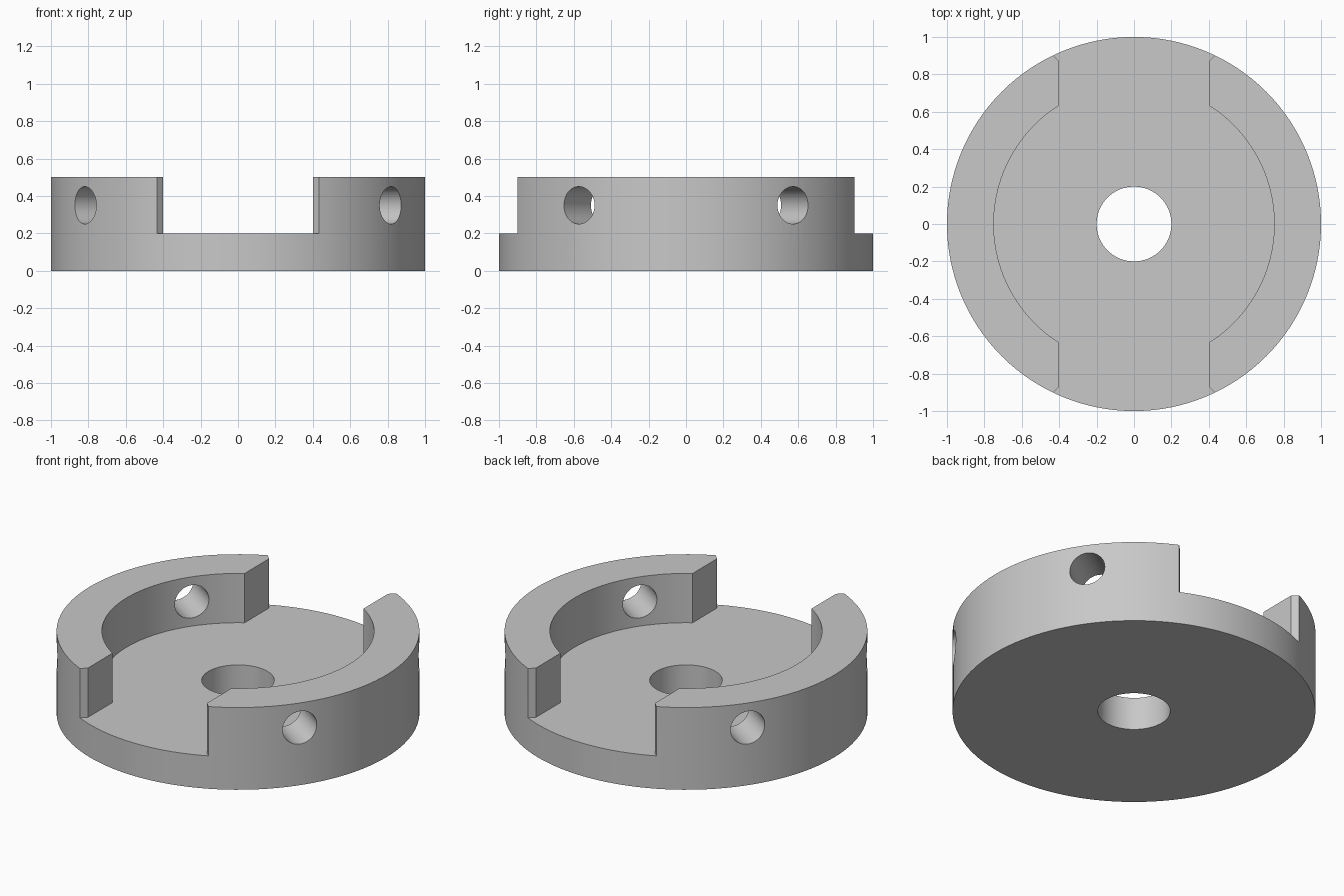
import bpy, bmesh
from math import cos, sin, acos, pi, radians
from mathutils import Matrix

if "Cube" in bpy.data.objects:
    bpy.data.objects.remove(bpy.data.objects["Cube"])

RADIUS, HEIGHT, FLOOR = 1.0, 0.5, 0.2
POCKET, BORE, SLOT = 0.75, 0.2, 0.4

grey = bpy.data.materials.new("plain grey")
grey.use_nodes = True
colour = (0.58, 0.58, 0.58, 1)
grey.diffuse_color = colour
grey.node_tree.nodes["Principled BSDF"].inputs["Base Color"].default_value = colour


def add_object(name, bm):
    bmesh.ops.recalc_face_normals(bm, faces=bm.faces)
    mesh = bpy.data.meshes.new(name)
    bm.to_mesh(mesh)
    bm.free()
    obj = bpy.data.objects.new(name, mesh)
    mesh.materials.append(grey)
    bpy.context.collection.objects.link(obj)
    return obj


def prism(bm, outline, z0, z1, matrix=Matrix()):
    """Extrude a flat outline from z0 to z1, then place it with the matrix."""
    base = bm.faces.new([bm.verts.new((x, y, z0)) for x, y in outline])
    side = bmesh.ops.extrude_face_region(bm, geom=[base])["geom"]
    top = [v for v in side if isinstance(v, bmesh.types.BMVert)]
    bmesh.ops.translate(bm, verts=top, vec=(0, 0, z1 - z0))
    bmesh.ops.transform(bm, matrix=matrix, verts=top + list(base.verts))


def arc(radius, start, end, count):
    step = (end - start) / count
    return [(radius * cos(start + i * step), radius * sin(start + i * step))
            for i in range(count + 1)]


def circle(radius, count):
    return arc(radius, 0, 2 * pi, count)[:-1]


# Solid round body
bm = bmesh.new()
prism(bm, circle(RADIUS, 128), 0, HEIGHT)
body = add_object("slotted_ring_body", bm)

# Central bore
bm = bmesh.new()
prism(bm, circle(BORE, 64), -0.1, 0.6)
cutters = [add_object("bore_cutter", bm)]

# Round pocket joined to a front-to-back slot with flared mouths
edge = acos(SLOT / POCKET)
half = arc(POCKET, -edge, edge, 48) + [(SLOT, 0.87), (SLOT + 0.2, 1.07)]
half = [(SLOT + 0.2, -1.07), (SLOT, -0.87)] + half
bm = bmesh.new()
prism(bm, half + [(-x, -y) for x, y in half], FLOOR, 0.6)
cutters.append(add_object("pocket_cutter", bm))

# Four radial holes through the walls
bm = bmesh.new()
for angle in (35, 145, 215, 325):
    place = (Matrix.Translation((0, 0, 0.35)) @ Matrix.Rotation(radians(angle), 4, "Z")
             @ Matrix.Rotation(pi / 2, 4, "Y"))
    prism(bm, circle(0.1, 48), 0.5, 1.2, place)
cutters.append(add_object("radial_hole_cutter", bm))

# Cut the body, then remove the cutters
bpy.context.view_layer.objects.active = body
body.select_set(True)
for cutter in cutters:
    cutter.hide_render = True
    cut = body.modifiers.new(cutter.name, "BOOLEAN")
    cut.operation = "DIFFERENCE"
    cut.solver = "EXACT"
    cut.object = cutter
    bpy.ops.object.modifier_apply(modifier=cut.name)
    bpy.data.objects.remove(cutter)

bpy.ops.object.shade_smooth_by_angle(angle=radians(30))
